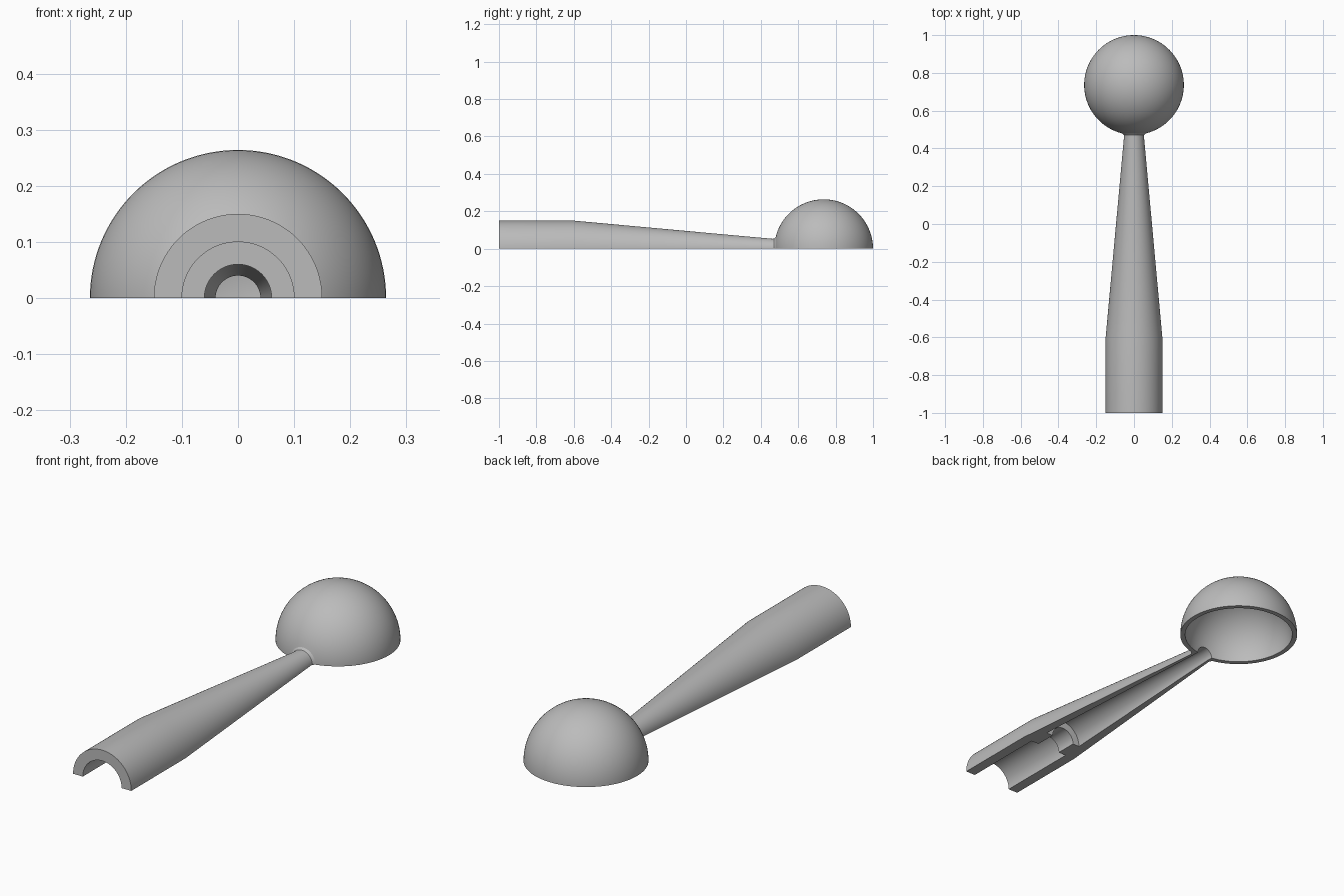
import bpy, bmesh, math

cube = bpy.data.objects.get("Cube")
if cube:
    bpy.data.objects.remove(cube, do_unlink=True)

grey = bpy.data.materials.new("plain grey")
grey.use_nodes = True
colour = (0.5, 0.5, 0.5, 1)
grey.diffuse_color = colour
grey.node_tree.nodes["Principled BSDF"].inputs["Base Color"].default_value = colour

SEGMENTS = 64
DOME_Y, DOME_R, DOME_INNER = 0.736, 0.264, 0.242
NECK_R, BORE_R = 0.05, 0.04


def dome_arc(radius, start_r, steps=40):
    """(y, r) points from the neck opening over to the far pole."""
    start = math.asin(start_r / radius)
    angles = [start + (math.pi - start) * i / steps for i in range(steps + 1)]
    pts = [(DOME_Y - radius * math.cos(a), radius * math.sin(a)) for a in angles]
    pts[-1] = (DOME_Y + radius, 0)
    return pts


def half_revolve(name, profile):
    """Turn a closed (y, r) profile half way round the y axis and cap the cut."""
    bm = bmesh.new()
    rings = []
    for i in range(SEGMENTS + 1):
        a = math.pi * i / SEGMENTS
        c, s = math.cos(a), math.sin(a)
        rings.append([bm.verts.new((r * c, y, r * s)) for y, r in profile])
    n = len(profile)
    for a, b in zip(rings, rings[1:]):
        for j in range(n):
            k = (j + 1) % n
            if profile[j][1] or profile[k][1]:
                bm.faces.new((a[j], a[k], b[k], b[j]))
    bm.faces.new(rings[0])
    bm.faces.new(rings[-1])
    bmesh.ops.remove_doubles(bm, verts=bm.verts, dist=1e-5)
    bmesh.ops.recalc_face_normals(bm, faces=bm.faces)
    # Triangulate only the long flat cut faces
    flat = [f for f in bm.faces if len(f.verts) > 4]
    bmesh.ops.triangulate(bm, faces=flat)
    mesh = bpy.data.meshes.new(name)
    bm.to_mesh(mesh)
    bm.free()
    mesh.materials.append(grey)
    obj = bpy.data.objects.new(name, mesh)
    bpy.context.collection.objects.link(obj)
    bpy.ops.object.select_all(action="DESELECT")
    obj.select_set(True)
    bpy.context.view_layer.objects.active = obj
    bpy.ops.object.shade_smooth_by_angle(angle=math.radians(25))
    return obj


# Outer skin: straight grip, taper, small flared collar, dome
outer = [(-1, 0.15), (-0.6, 0.15), (0.46, NECK_R + 0.003), (0.47, NECK_R + 0.004)]
outer += dome_arc(DOME_R, 0.063)

# Inner skin: hollow dome, tapering bore, retaining ring, straight socket
inner = dome_arc(DOME_INNER, BORE_R)[::-1]
inner += [(0.46, BORE_R), (-0.5, 0.095), (-0.5, 0.06), (-0.6, 0.06),
          (-0.6, 0.1), (-1, 0.1)]

half_revolve("hollow_handle_and_dome", outer + inner)
